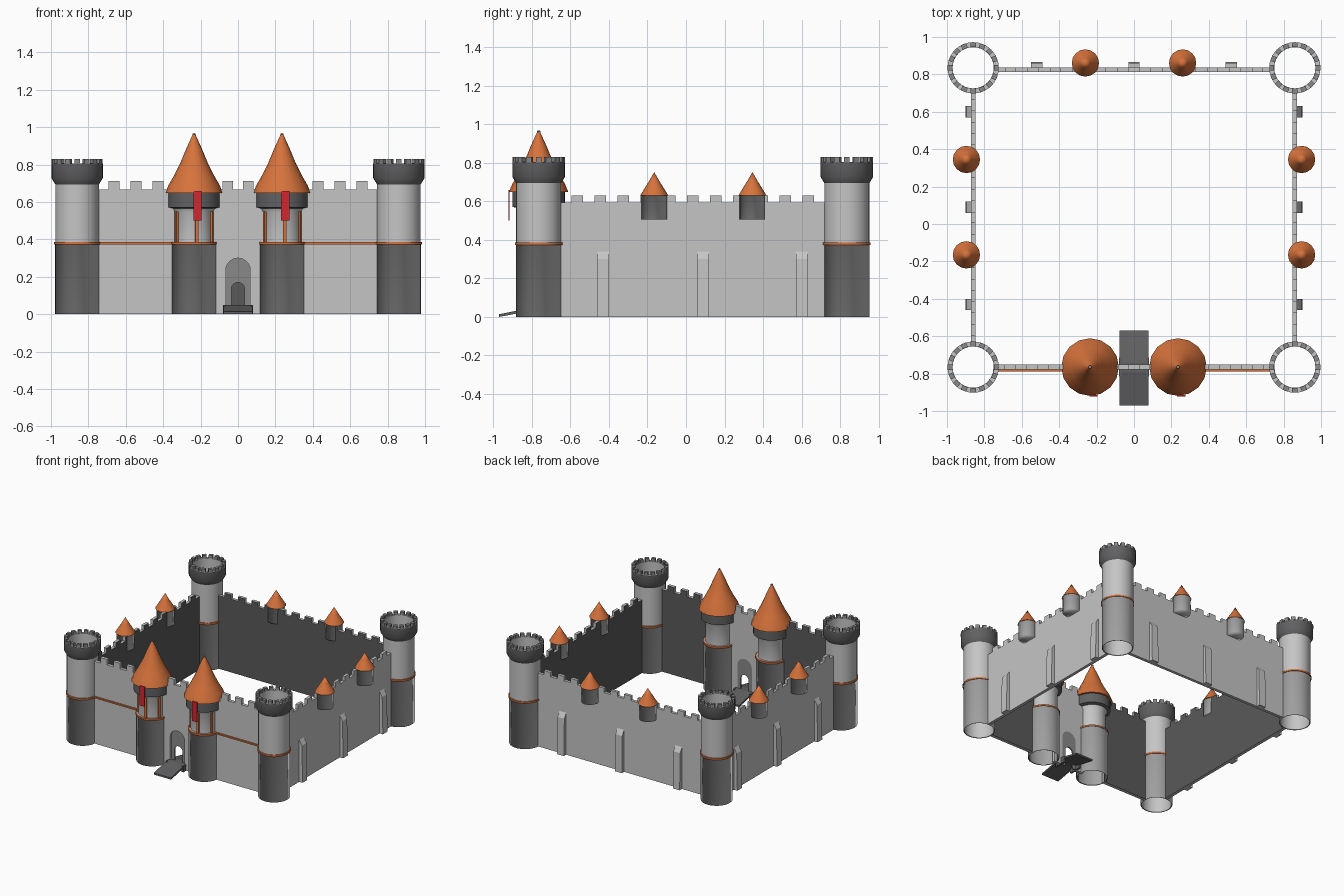
import bpy
import bmesh
from math import sin, cos, pi, radians
from mathutils import Matrix

cube = bpy.data.objects.get("Cube")
if cube:
    bpy.data.objects.remove(cube)


def material(name, rgb):
    m = bpy.data.materials.new(name)
    m.use_nodes = True
    m.diffuse_color = (*rgb, 1)
    m.node_tree.nodes["Principled BSDF"].inputs["Base Color"].default_value = (*rgb, 1)
    return m


STONE = material("light stone", (0.56, 0.56, 0.56))
MID = material("mid grey stone", (0.25, 0.25, 0.25))
DARK = material("dark stone", (0.12, 0.12, 0.125))
INNER = material("shaded inner stone", (0.1, 0.1, 0.1))
ORANGE = material("orange tile", (0.68, 0.17, 0.045))
RED = material("red cloth", (0.65, 0.02, 0.03))


def place(x, y, z=0, angle=0):
    return Matrix.Translation((x, y, z)) @ Matrix.Rotation(radians(angle), 4, 'Z')


def finish(bm, name, mats, matrix=None, smooth=None):
    """Turn a bmesh into an object; smooth is the sharp-edge angle in degrees."""
    if matrix is not None:
        bm.transform(matrix)
    mesh = bpy.data.meshes.new(name)
    bm.to_mesh(mesh)
    bm.free()
    for m in mats:
        mesh.materials.append(m)
    ob = bpy.data.objects.new(name, mesh)
    bpy.context.collection.objects.link(ob)
    if smooth:
        bpy.ops.object.select_all(action='DESELECT')
        ob.select_set(True)
        bpy.context.view_layer.objects.active = ob
        bpy.ops.object.shade_smooth_by_angle(angle=radians(smooth))
    return ob


def lathe(name, profile, mat, x, y, steps=32, smooth=40):
    """Spin (radius, height) points; an upward profile faces outward."""
    bm = bmesh.new()
    rings = [[bm.verts.new((r * cos(2 * pi * i / steps), r * sin(2 * pi * i / steps), z))
              for i in range(steps)] for r, z in profile]
    for a, b in zip(rings, rings[1:]):
        for i in range(steps):
            j = (i + 1) % steps
            bm.faces.new((a[i], a[j], b[j], b[i]))
    bmesh.ops.remove_doubles(bm, verts=bm.verts[:], dist=0.0005)
    return finish(bm, name, [mat], place(x, y), smooth)


def plate(name, outline, thick, mats, matrix):
    """Extrude a counter-clockwise (u, z) outline; a second material goes on the back."""
    bm = bmesh.new()
    front = [bm.verts.new((u, -thick / 2, z)) for u, z in outline]
    back = [bm.verts.new((u, thick / 2, z)) for u, z in outline]
    bm.faces.new(front)
    bm.faces.new(back[::-1]).material_index = len(mats) - 1
    for i in range(len(outline)):
        j = (i + 1) % len(outline)
        bm.faces.new((front[i], back[i], back[j], front[j]))
    return finish(bm, name, mats, matrix)


def box(name, size, mat, matrix):
    bm = bmesh.new()
    bmesh.ops.create_cube(bm, size=1, matrix=Matrix.Diagonal((*size, 1)))
    return finish(bm, name, [mat], matrix)


def battlement(u0, u1, count, low, high):
    """Crenellated top edge, listed from right to left."""
    pitch = (u1 - u0) / (count * 2 + 1)
    pts = [(u1, low)]
    for i in range(count):
        right = u1 - (2 * i + 1) * pitch
        pts += [(right, low), (right, high), (right - pitch, high), (right - pitch, low)]
    return pts + [(u0, low)]


def arch(half, height, steps=12):
    """Arched opening listed from left foot to right foot."""
    top = [(-half * cos(pi * i / steps), height - half + half * sin(pi * i / steps))
           for i in range(steps + 1)]
    return [(-half, 0)] + top + [(half, 0)]


def band(name, x, y, r):
    lathe(name, [(r - .01, .374), (r, .374), (r, .387), (r - .01, .387)], ORANGE, x, y)


# Corner towers
for x in (-.86, .86):
    for y in (-.765, .835):
        tag = ("front" if y < 0 else "back") + ("_left" if x > 0 else "_right")
        lathe(tag + "_tower_base", [(.11, 0), (.118, 0), (.118, .374), (.123, .374)],
              STONE, x, y, smooth=180)
        band(tag + "_tower_band", x, y, .124)
        lathe(tag + "_tower_shaft", [(.117, .385), (.117, .705)], STONE, x, y)
        lathe(tag + "_tower_lining", [(.137, .805), (.11, .805), (.11, 0)], STONE, x, y)
        lathe(tag + "_tower_crown", [(.117, .695), (.137, .728), (.137, .805)],
              DARK, x, y, smooth=60)
        bm = bmesh.new()
        for k in range(16):
            turn = Matrix.Rotation(2 * pi * k / 16, 4, 'Z')
            bmesh.ops.create_cube(bm, size=1, matrix=turn @ Matrix.Translation((.1235, 0, .816))
                                  @ Matrix.Diagonal((.026, .03, .028, 1)))
        finish(bm, tag + "_tower_teeth", [MID], place(x, y))

# Side and back walls with buttresses and hanging turrets
sides = [("left", place(.86, .035, 0, 90), .69, 11, (-.2, .31), (-.465, .055, .565)),
         ("right", place(-.86, .035, 0, -90), .69, 11, (.2, -.31), (.465, -.055, -.565)),
         ("back", place(0, .825, 0, 180), .75, 12, (-.26, .26), (-.52, 0, .52))]
buttress = [(0, 0), (.042, 0), (.036, .3), (0, .36)]
for tag, frame, half, count, turrets, props in sides:
    plate(tag + "_wall", [(-half, 0), (half, 0)] + battlement(-half, half, count, .595, .63),
          .024, [STONE, INNER], frame)
    for u in props:
        plate(tag + "_buttress", buttress, .06, [STONE], frame @ place(u, 0, 0, -90))
    for u in turrets:
        spot = frame @ Matrix.Translation((u, -.036, 0))
        x, y = spot.translation.x, spot.translation.y
        lathe(tag + "_turret", [(0, .505), (.066, .505), (.066, .63), (.072, .63)],
              STONE, x, y, 16, 180)
        lathe(tag + "_turret_roof", [(.06, .63), (.073, .63), (.052, .665), (.027, .705), (0, .752)],
              ORANGE, x, y, 16)

# Front wall and its band
for s in (-1, 1):
    a, b = sorted((s * .34, s * .75))
    plate("front_wall", [(a, 0), (b, 0)] + battlement(a, b, 3, .668, .712),
          .026, [STONE, INNER], place(0, -.765))
    box("front_wall_band", (.42, .012, .012), ORANGE, place(s * .545, -.783, .38))

# Gate section with a recessed arch, doorway and ramp
plate("gate_wall", [(-.14, 0)] + arch(.065, .3) + [(.14, 0)]
      + battlement(-.14, .14, 2, .668, .712), .026, [STONE], place(0, -.765))
plate("gate_panel", [(-.065, 0)] + arch(.036, .17) + arch(.065, .3)[::-1][:-1],
      .01, [MID], place(0, -.757))
ramp = [(-.97, 0), (-.79, .035), (-.74, .035), (-.57, 0),
        (-.57, .014), (-.74, .05), (-.79, .05), (-.97, .014)]
plate("gate_ramp", ramp, .155, [DARK], place(0, 0, 0, 90))
for s in (-1, 1):
    box("ramp_kerb", (.014, .1, .05), DARK, place(s * .072, -.765, .025))

# Gate towers
for x, tag in ((-.235, "right"), (.235, "left")):
    y = -.765
    lathe(tag + "_gate_tower_base", [(.11, 0), (.118, 0), (.118, .374), (.123, .374)],
          STONE, x, y, smooth=180)
    band(tag + "_gate_tower_band", x, y, .122)
    lathe(tag + "_gate_tower_ledge", [(.118, .386), (.1, .386)], STONE, x, y)
    lathe(tag + "_gate_tower_shaft", [(.102, .385), (.102, .545), (.112, .565)], STONE, x, y)
    lathe(tag + "_gate_tower_crown", [(.1, .562), (.137, .572), (.137, .652)], DARK, x, y, smooth=60)
    lathe(tag + "_gate_roof", [(.13, .648), (.154, .648), (.137, .69), (.105, .745), (.073, .81),
                               (.042, .885), (.008, .96)], ORANGE, x, y, 16)
    lathe(tag + "_gate_finial", [(.009, .953), (.009, .966), (0, .968)], MID, x, y, 8)
    for deg in (-150, -82, -25):
        t = radians(deg)
        box(tag + "_gate_post", (.014, .018, .165), ORANGE,
            place(x + .105 * cos(t), y + .105 * sin(t), .468, deg))
    # Hanging banner
    plate(tag + "_banner", [(-.022, .5), (.022, .5), (.022, .66), (-.022, .66)],
          .006, [RED], place(x + .018, y - .153))
